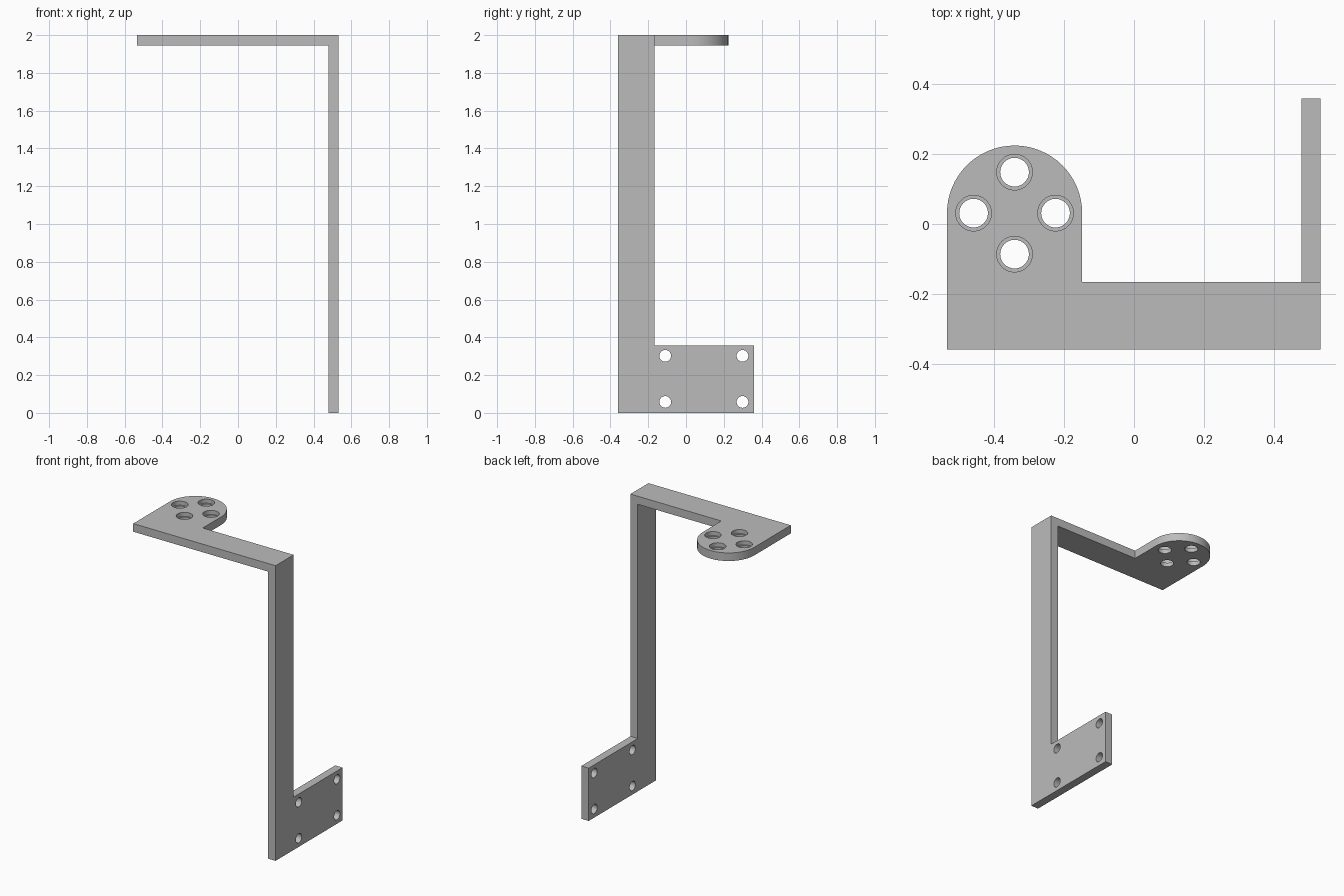
import bpy, bmesh, math
from mathutils import Matrix, Vector

cube = bpy.data.objects.get("Cube")
if cube:
    bpy.data.objects.remove(cube, do_unlink=True)

# Overall dimensions
X0, X1 = -0.534, 0.533
Y0, Y1 = -0.359, 0.359
HEIGHT, THICK, ARM_Y = 2.0, 0.055, -0.166
TAB_X, TAB_Y, TAB_R = -0.341, 0.031, 0.193

steel = bpy.data.materials.new("plain grey")
steel.use_nodes = True
GREY = (0.5, 0.5, 0.5, 1)
steel.diffuse_color = GREY
steel.node_tree.nodes["Principled BSDF"].inputs["Base Color"].default_value = GREY


def add_object(name, bm):
    bmesh.ops.recalc_face_normals(bm, faces=bm.faces)
    mesh = bpy.data.meshes.new(name)
    bm.to_mesh(mesh)
    bm.free()
    mesh.materials.append(steel)
    obj = bpy.data.objects.new(name, mesh)
    bpy.context.collection.objects.link(obj)
    return obj


def extrude_outline(name, points, direction):
    bm = bmesh.new()
    face = bm.faces.new([bm.verts.new(p) for p in points])
    moved = bmesh.ops.extrude_face_region(bm, geom=[face])["geom"]
    verts = [v for v in moved if isinstance(v, bmesh.types.BMVert)]
    bmesh.ops.translate(bm, verts=verts, vec=Vector(direction))
    return add_object(name, bm)


def drill(name, centres, radius, depth, axis):
    bm = bmesh.new()
    turn = Matrix.Rotation(math.pi / 2, 4, "Y") if axis == "X" else Matrix()
    for c in centres:
        bmesh.ops.create_cone(bm, cap_ends=True, segments=32, radius1=radius,
                              radius2=radius, depth=depth,
                              matrix=Matrix.Translation(c) @ turn)
    obj = add_object(name, bm)
    obj.hide_render = True
    return obj


def combine(target, other, operation):
    mod = target.modifiers.new(operation.lower(), "BOOLEAN")
    mod.operation, mod.solver, mod.object = operation, "EXACT", other
    bpy.context.view_layer.objects.active = target
    bpy.ops.object.modifier_apply(modifier=mod.name)
    bpy.data.objects.remove(other, do_unlink=True)


# Top arm with rounded tab
arc = [(TAB_X + TAB_R * math.cos(a), TAB_Y + TAB_R * math.sin(a))
       for a in (math.pi * i / 32 for i in range(33))]
outline = [(X0, Y0), (X1, Y0), (X1, ARM_Y), (TAB_X + TAB_R, ARM_Y)] + arc
bracket = extrude_outline("bracket", [(x, y, HEIGHT - THICK) for x, y in outline],
                          (0, 0, THICK))

# Upright post with mounting plate at its foot
PLATE_Z = 0.358
outline = [(Y0, 0), (Y1, 0), (Y1, PLATE_Z), (ARM_Y, PLATE_Z),
           (ARM_Y, HEIGHT), (Y0, HEIGHT)]
post = extrude_outline("post", [(X1 - THICK, y, z) for y, z in outline],
                       (THICK, 0, 0))
combine(bracket, post, "UNION")

# Merge the flat faces at the corner
bm = bmesh.new()
bm.from_mesh(bracket.data)
bmesh.ops.remove_doubles(bm, verts=bm.verts, dist=0.0001)
bmesh.ops.dissolve_limit(bm, angle_limit=math.radians(1),
                         verts=bm.verts, edges=bm.edges)
bm.to_mesh(bracket.data)
bm.free()

# Counterbored holes in the tab
ring = [(TAB_X + dx, TAB_Y + dy) for dx, dy in
        ((0.117, 0), (-0.117, 0), (0, 0.117), (0, -0.117))]
combine(bracket, drill("tab_holes", [Vector((x, y, HEIGHT)) for x, y in ring],
                       0.041, 0.3, "Z"), "DIFFERENCE")
combine(bracket, drill("tab_counterbores", [Vector((x, y, HEIGHT)) for x, y in ring],
                       0.051, THICK, "Z"), "DIFFERENCE")

# Screw holes in the mounting plate
corners = [Vector((X1, y, z)) for y in (-0.11, 0.299) for z in (0.058, 0.302)]
combine(bracket, drill("plate_holes", corners, 0.031, 0.3, "X"), "DIFFERENCE")

# Smooth curves, sharp edges
bpy.ops.object.select_all(action="DESELECT")
bracket.select_set(True)
bpy.context.view_layer.objects.active = bracket
bpy.ops.object.shade_smooth_by_angle(angle=math.radians(30))
